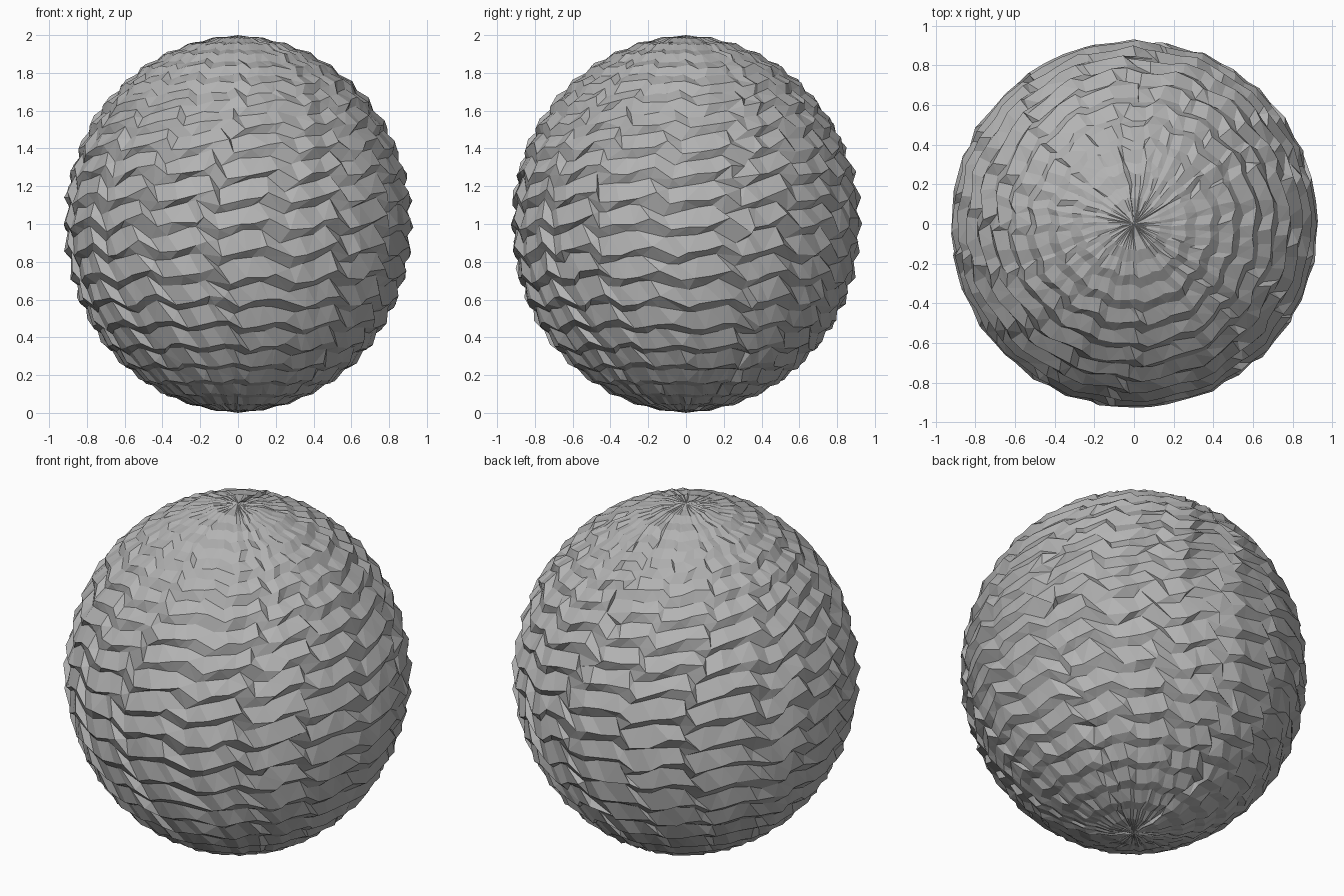
import bpy
import bmesh
import random
from math import sin, cos, pi, exp

cube = bpy.data.objects.get("Cube")
if cube:
    bpy.data.objects.remove(cube, do_unlink=True)

random.seed(7)
SEGMENTS, RINGS = 64, 44
WIDTH = 0.94            # widest radius across x and y
STEP = pi / RINGS
COLUMN = 2 * pi / SEGMENTS
SEAMS = (22 * pi / 180, pi / 2)

# Grey stone
stone = bpy.data.materials.new("grey_stone")
stone.use_nodes = True
grey = (0.45, 0.45, 0.45, 1)
stone.diffuse_color = grey
stone.node_tree.nodes["Principled BSDF"].inputs["Base Color"].default_value = grey

# Each column has its own ridge height and tilt, repeated down the rows
ridge = [random.uniform(-1, 1) * 0.5 + (0.5 if j % 2 else -0.5) for j in range(SEGMENTS)]
sway = [random.uniform(-0.3, 0.3) for j in range(SEGMENTS)]
rise = [(j % 4 - 1.5) / 1.5 + random.uniform(-0.4, 0.4) for j in range(SEGMENTS)]


def rock_point(i, j):
    """Point on the chipped surface at ring i and column j."""
    lat, lon = STEP * i, COLUMN * j
    belt = sin(lat)
    crumble = max(exp(-((lon - s) / 0.07) ** 2) for s in SEAMS)
    # Slanted shingle rows: ledge rings stand out, the next ring sits in
    ledge = i % 2 == 0
    lat -= STEP * belt * (0.45 * rise[j] + random.uniform(-0.2, 0.2))
    if not ledge:
        lat -= STEP * belt * 0.3
    lon += COLUMN * (sway[j] + random.uniform(-0.25, 0.25)
                     + (0.3 if ledge else -0.3) * belt
                     + crumble * random.uniform(-0.8, 0.8))
    lon += 0.12 * sin(3 * lat)
    depth = (0.004 + 0.026 * belt) * (0 if ledge else 1)
    depth += (0.003 + 0.007 * belt) * (1 - ridge[j])
    depth += 0.008 * belt * random.random() + 0.015 * crumble * random.random()
    r = 1 - depth
    return (WIDTH * r * sin(lat) * cos(lon), WIDTH * r * sin(lat) * sin(lon), 1 + r * cos(lat))


# Chipped rock ball, rings joined by quads and closed at both poles
bm = bmesh.new()
top, bottom = bm.verts.new((0, 0, 2)), bm.verts.new((0, 0, 0))
rows = [[bm.verts.new(rock_point(i, j)) for j in range(SEGMENTS)] for i in range(1, RINGS)]
for j in range(SEGMENTS):
    k = (j + 1) % SEGMENTS
    bm.faces.new((top, rows[0][j], rows[0][k]))
    bm.faces.new((bottom, rows[-1][k], rows[-1][j]))
    for upper, lower in zip(rows, rows[1:]):
        bm.faces.new((upper[j], lower[j], lower[k], upper[k]))
bmesh.ops.triangulate(bm, faces=bm.faces[:])
mesh = bpy.data.meshes.new("rock_ball")
bm.to_mesh(mesh)
bm.free()

rock = bpy.data.objects.new("rock_ball", mesh)
mesh.materials.append(stone)
bpy.context.collection.objects.link(rock)
